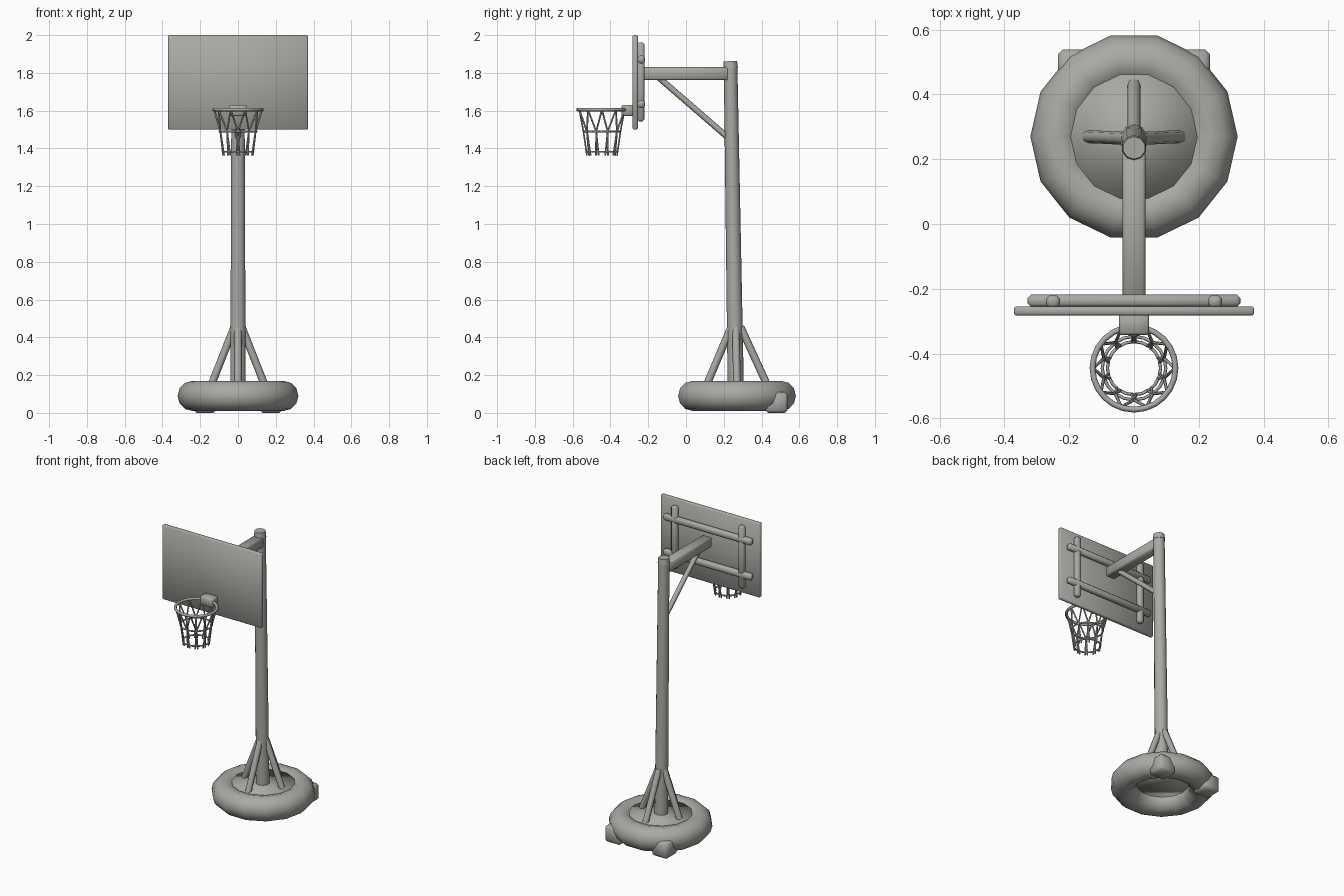
import bpy, math
from mathutils import Vector

if "Cube" in bpy.data.objects:
    bpy.data.objects.remove(bpy.data.objects["Cube"])

grey = bpy.data.materials.new("warm_grey")
grey.diffuse_color = (0.40, 0.40, 0.375, 1)
grey.use_nodes = True
grey.node_tree.nodes["Principled BSDF"].inputs["Base Color"].default_value = grey.diffuse_color


def finish(name, smooth=True, angle=None):
    o = bpy.context.object
    o.name = name
    o.data.materials.append(grey)
    if angle:
        bpy.ops.object.shade_smooth_by_angle(angle=math.radians(angle))
    elif smooth:
        bpy.ops.object.shade_smooth()
    return o


def box(name, lo, hi, bevel=0.006, segments=1):
    lo, hi = Vector(lo), Vector(hi)
    bpy.ops.mesh.primitive_cube_add(size=1, location=(lo + hi) / 2)
    o = bpy.context.object
    o.scale = hi - lo
    bpy.ops.object.transform_apply(location=False, rotation=False, scale=True)
    m = o.modifiers.new("bevel", 'BEVEL')
    m.width, m.segments = bevel, segments
    return finish(name)


def rod(name, a, b, r1, r2=None, sides=10, angle=50):
    a, b = Vector(a), Vector(b)
    bpy.ops.mesh.primitive_cone_add(vertices=sides, radius1=r1, radius2=r2 or r1,
                                    depth=(b - a).length, location=(a + b) / 2)
    o = bpy.context.object
    o.rotation_euler = (b - a).to_track_quat('Z', 'Y').to_euler()
    return finish(name, angle=angle)


def ring(name, loc, R, r, major, minor):
    bpy.ops.mesh.primitive_torus_add(location=loc, major_radius=R, minor_radius=r,
                                     major_segments=major, minor_segments=minor)
    return finish(name)


# Base: fat ring, inner plate, rear feet
CY = 0.27
ring("base_ring", (0, CY, 0.09), 0.24, 0.08, 14, 12)
bpy.ops.mesh.primitive_cylinder_add(vertices=12, radius=0.205, depth=0.065,
                                    location=(0, CY, 0.1225),
                                    rotation=(0, 0, 0))
finish("base_plate")
for s, side in ((-1, "left"), (1, "right")):
    box("rear_foot_" + side, (s * 0.175 - 0.06, 0.42, 0), (s * 0.175 + 0.06, 0.538, 0.11), 0.015)

# Pole, leaning slightly forward, with a cap
rod("pole", (0, 0.264, 0.1), (0, 0.236, 1.84), 0.043, 0.036, 10)
rod("pole_cap", (0, 0.236, 1.825), (0, 0.235, 1.862), 0.039, 0.035, 10)

# Four struts between base and pole
for i in range(4):
    a = i * math.pi / 2
    c, s = math.cos(a), math.sin(a)
    rod("base_strut_%d" % (i + 1), (0.148 * c, CY + 0.168 * s, 0.13),
        (0.02 * c, CY - 0.006 + 0.025 * s, 0.455), 0.02, sides=8)

# Arm and diagonal brace
box("arm", (-0.035, -0.23, 1.762), (0.035, 0.225, 1.83), 0.008)
rod("arm_brace", (0, -0.15, 1.78), (0, 0.225, 1.455), 0.016, sides=8)

# Backboard and rear frame
box("backboard", (-0.37, -0.282, 1.5), (0.37, -0.255, 2.0), 0.005)
for s in (-1, 1):
    box("frame_upright", (s * 0.25 - 0.021, -0.258, 1.543),
        (s * 0.25 + 0.021, -0.22, 1.962), 0.01)
    z = 1.753 + s * 0.118
    box("frame_rail", (-0.328, -0.256, z - 0.021), (0.328, -0.218, z + 0.021), 0.01)

# Rim and bracket
HY = -0.445
box("rim_bracket", (-0.046, -0.342, 1.572), (0.046, -0.275, 1.63), 0.006)
ring("rim", (0, HY, 1.605), 0.128, 0.009, 24, 8)

# Net: crossing upper strings, lower strings and two hoops
N = 10


def pt(a, r, z):
    return (r * math.cos(a), HY + r * math.sin(a), z)


curve = bpy.data.curves.new("net_strings", 'CURVE')
curve.dimensions = '3D'
curve.bevel_depth = 0.0048
curve.bevel_resolution = 1
curve.use_fill_caps = True
step = 2 * math.pi / N
for i in range(N):
    a = i * step
    for d in (-0.5, 0.5):
        path = [pt(a, 0.126, 1.605), pt(a + d * step, 0.098, 1.49),
                pt(a + d * 0.7 * step, 0.08, 1.362)]
        sp = curve.splines.new('POLY')
        sp.points.add(len(path) - 1)
        for p, co in zip(sp.points, path):
            p.co = (*co, 1)
curve.materials.append(grey)
net = bpy.data.objects.new("net_strings", curve)
bpy.context.collection.objects.link(net)
ring("net_hoop_middle", (0, HY, 1.49), 0.098, 0.005, N * 2, 6)
ring("net_hoop_bottom", (0, HY, 1.382), 0.082, 0.005, N * 2, 6)
